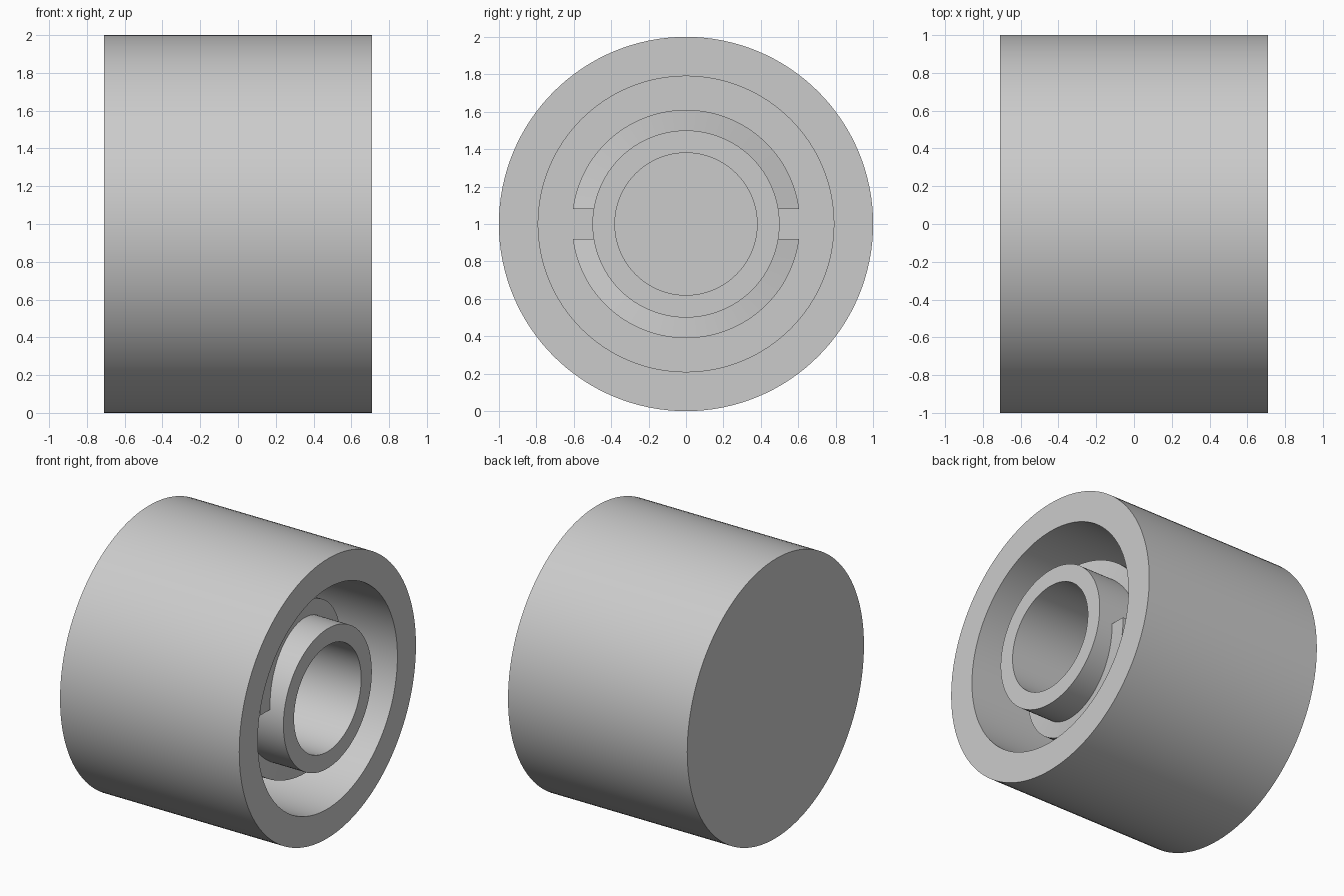
import bpy
import bmesh
from math import pi, sin, cos, asin, radians
from mathutils import Vector, Matrix

cube = bpy.data.objects.get("Cube")
if cube:
    bpy.data.objects.remove(cube, do_unlink=True)

FRONT = 0.71          # open end of the roller, on +x
FLOOR = -0.50         # bottom of the hollow
BOSS_R, RAMP_R = 0.50, 0.61
CENTRE = Vector((0, 0, 1))

grey = bpy.data.materials.new("plain grey")
grey.use_nodes = True
colour = (0.6, 0.6, 0.6, 1)
grey.diffuse_color = colour
grey.node_tree.nodes["Principled BSDF"].inputs["Base Color"].default_value = colour


def finish(bm, name):
    """Turn a bmesh into a smooth-shaded object with crisp edges."""
    bmesh.ops.remove_doubles(bm, verts=bm.verts, dist=1e-5)
    bmesh.ops.recalc_face_normals(bm, faces=bm.faces)
    mesh = bpy.data.meshes.new(name)
    bm.to_mesh(mesh)
    bm.free()
    obj = bpy.data.objects.new(name, mesh)
    bpy.context.collection.objects.link(obj)
    mesh.materials.append(grey)
    bpy.ops.object.select_all(action='DESELECT')
    obj.select_set(True)
    bpy.context.view_layer.objects.active = obj
    bpy.ops.object.shade_smooth_by_angle(angle=radians(30))
    return obj


def lathe(name, profile, steps=128):
    """Spin an (x, radius) profile round the x axis."""
    bm = bmesh.new()
    verts = [bm.verts.new(CENTRE + Vector((x, 0, r))) for x, r in profile]
    edges = [bm.edges.new(pair) for pair in zip(verts, verts[1:])]
    bmesh.ops.spin(bm, geom=verts + edges, cent=CENTRE, axis=(1, 0, 0),
                   angle=2 * pi, steps=steps, use_merge=True)
    return finish(bm, name)


def cam_ramp(name, turn, steps=48, gap=0.08, high=0.60, low=0.39):
    """Half-ring collar whose front falls from one end to the other."""
    bm = bmesh.new()
    rotate = Matrix.Rotation(turn, 3, 'X')
    rings = []
    for i in range(steps + 1):
        t = i / steps
        top = high + (low - high) * t
        ring = []
        for r, x in ((BOSS_R - 0.01, FLOOR - 0.01), (RAMP_R, FLOOR - 0.01),
                     (RAMP_R, top), (BOSS_R - 0.01, top)):
            start = asin(gap / r)
            a = pi - start - (pi - 2 * start) * t
            point = rotate @ Vector((x, r * cos(a), r * sin(a)))
            ring.append(bm.verts.new(CENTRE + point))
        rings.append(ring)
    for a, b in zip(rings, rings[1:]):
        for k in range(4):
            n = (k + 1) % 4
            bm.faces.new((a[k], a[n], b[n], b[k]))
    bm.faces.new(rings[0])
    bm.faces.new(rings[-1])
    return finish(bm, name)


# Cup-shaped body with a closed back and a hollow central boss
lathe("roller_body", [
    (-FRONT, 0), (-FRONT, 1), (FRONT, 1), (FRONT, 0.79), (FLOOR, 0.79),
    (FLOOR, BOSS_R), (FRONT, BOSS_R), (FRONT, 0.38), (FLOOR, 0.38), (FLOOR, 0)])

# Two sloping collars round the boss, half a turn apart
cam_ramp("upper_cam_ramp", 0)
cam_ramp("lower_cam_ramp", pi)
